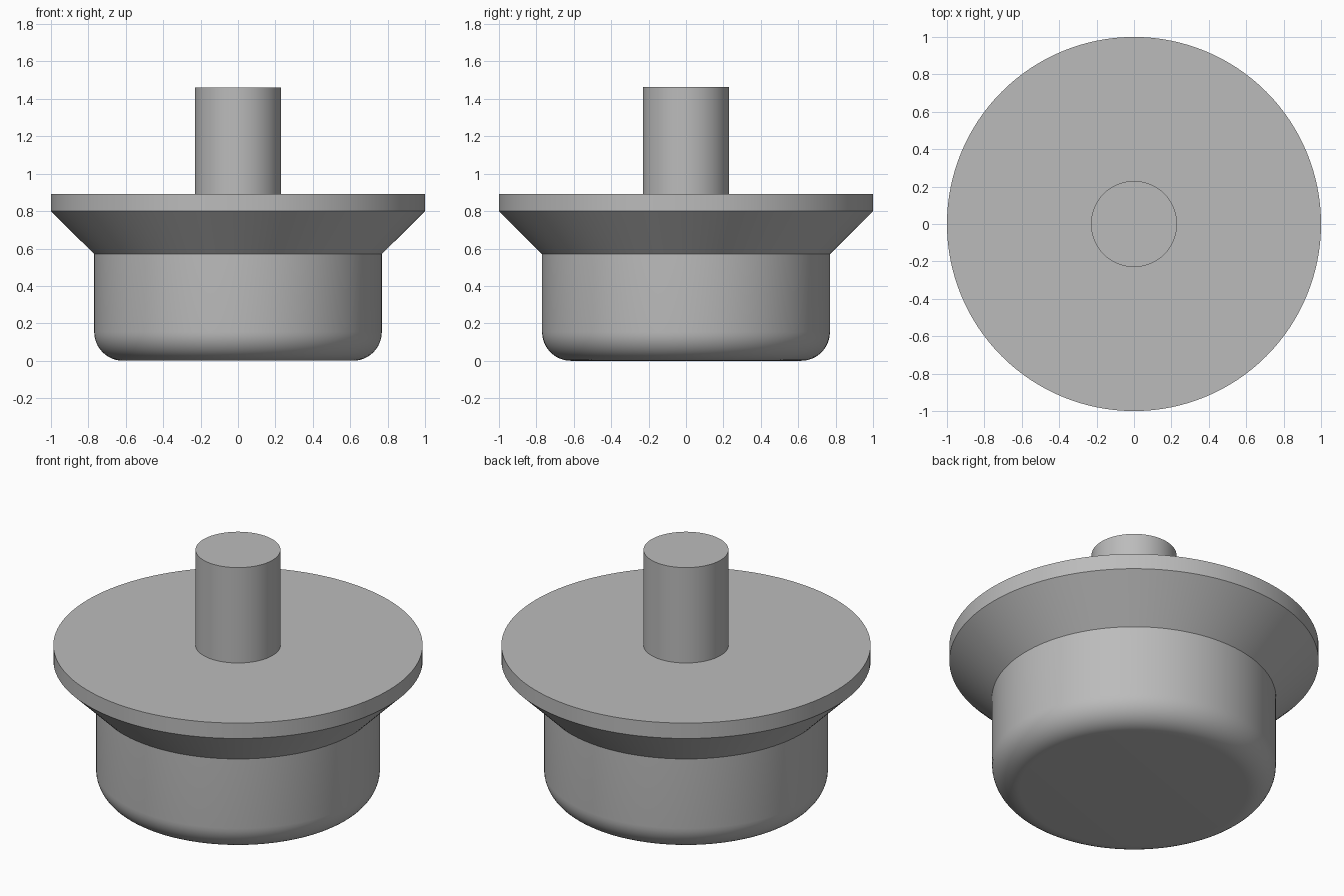
import bpy, bmesh
from math import cos, sin, pi, radians

cube = bpy.data.objects.get("Cube")
if cube:
    bpy.data.objects.remove(cube, do_unlink=True)

SEGMENTS = 128
GREY = (0.5, 0.5, 0.5, 1)

metal = bpy.data.materials.new("plain grey")
metal.use_nodes = True
metal.diffuse_color = GREY
metal.node_tree.nodes["Principled BSDF"].inputs["Base Color"].default_value = GREY


def lathe(name, profile):
    """Spin a (radius, height) profile around z into a smooth part."""
    bm = bmesh.new()
    verts = [bm.verts.new((r, 0, z)) for r, z in profile]
    edges = [bm.edges.new(pair) for pair in zip(verts, verts[1:])]
    bmesh.ops.spin(bm, geom=verts + edges, cent=(0, 0, 0), axis=(0, 0, 1),
                   angle=2 * pi, steps=SEGMENTS, use_duplicate=False)
    bmesh.ops.remove_doubles(bm, verts=bm.verts, dist=1e-4)
    bmesh.ops.recalc_face_normals(bm, faces=bm.faces)
    # Open parts: make the normals face outward from the axis
    side = max(bm.faces, key=lambda f: abs(f.normal.xy.dot(f.calc_center_median().xy)))
    if side.normal.xy.dot(side.calc_center_median().xy) < 0:
        bmesh.ops.reverse_faces(bm, faces=bm.faces)
    mesh = bpy.data.meshes.new(name)
    bm.to_mesh(mesh)
    bm.free()
    mesh.materials.append(metal)
    obj = bpy.data.objects.new(name, mesh)
    bpy.context.collection.objects.link(obj)
    bpy.ops.object.select_all(action='DESELECT')
    obj.select_set(True)
    bpy.context.view_layer.objects.active = obj
    bpy.ops.object.shade_smooth_by_angle(angle=radians(30))
    return obj


# Main dimensions
body_r, fillet, stem_r, rim_r = 0.769, 0.154, 0.23, 1.0
shoulder_z, rim_z, top_z, stem_z = 0.57, 0.8, 0.892, 1.462

# Round body with a filleted bottom edge
steps = 12
arc = [(body_r - fillet + fillet * sin(a), fillet - fillet * cos(a))
       for a in (i * pi / 2 / steps for i in range(steps + 1))]
lathe("body", [(0, 0)] + arc + [(body_r, shoulder_z)])

# Flared flange with a short upright rim and flat top
lathe("flange", [(body_r, shoulder_z), (rim_r, rim_z), (rim_r, top_z), (stem_r, top_z)])

# Central stem with a flat end
lathe("stem", [(stem_r, top_z), (stem_r, stem_z), (0, stem_z)])
